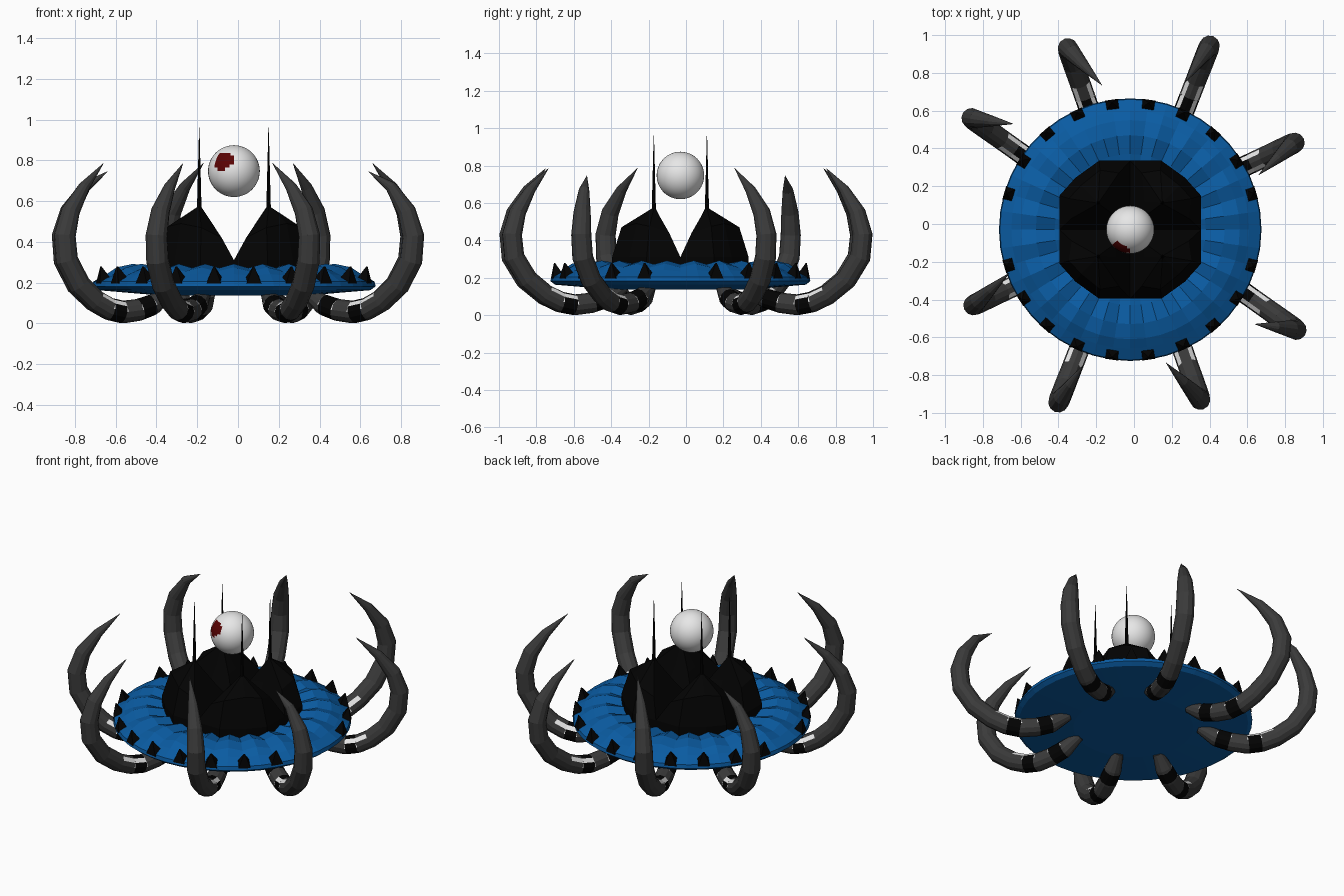
import bpy, bmesh, math
from mathutils import Vector

if "Cube" in bpy.data.objects:
    bpy.data.objects.remove(bpy.data.objects["Cube"])

CX, CY = -0.02, -0.03          # centre of disc, mound and ball


def material(name, rgb):
    m = bpy.data.materials.new(name)
    m.diffuse_color = (*rgb, 1)
    m.use_nodes = True
    m.node_tree.nodes["Principled BSDF"].inputs["Base Color"].default_value = m.diffuse_color
    return m


BLUE = material("blue", (0.003, 0.105, 0.36))
GREY = material("dark grey", (0.043, 0.043, 0.043))
BLACK = material("black", (0.0008, 0.0008, 0.0008))
WHITE = material("white", (0.8, 0.8, 0.8))
RED = material("dark red", (0.10, 0.001, 0.001))


def finish(bm, name, mats):
    bmesh.ops.recalc_face_normals(bm, faces=bm.faces[:])
    me = bpy.data.meshes.new(name)
    bm.to_mesh(me)
    bm.free()
    ob = bpy.data.objects.new(name, me)
    bpy.context.collection.objects.link(ob)
    for m in mats:
        me.materials.append(m)
    return ob


def skin(bm, rings):
    """Bridge rings of equal size and cap both ends; return faces by segment."""
    vs = [[bm.verts.new(p) for p in r] for r in rings]
    n = len(vs[0])
    segs = []
    for a, b in zip(vs, vs[1:]):
        segs.append([bm.faces.new((a[i], a[(i + 1) % n], b[(i + 1) % n], b[i]))
                     for i in range(n)])
    bm.faces.new(vs[0])
    bm.faces.new(vs[-1])
    return segs


# Ridged disc: (radius, height, ridge depth)
def disc():
    prof = [(0.35, 0.136, 0), (0.67, 0.163, 0), (0.695, 0.182, 0), (0.69, 0.205, 0),
            (0.63, 0.238, 0.004), (0.58, 0.265, 0.010), (0.50, 0.282, 0.010),
            (0.40, 0.265, 0.012), (0.30, 0.25, 0.0)]
    n = 44
    rings = []
    for r, z, d in prof:
        rings.append([(CX + r * math.cos(math.tau * i / n), CY + r * math.sin(math.tau * i / n),
                       z + (d if i % 2 else -d)) for i in range(n)])
    bm = bmesh.new()
    skin(bm, rings)
    finish(bm, "ridged_disc", [BLUE])


# Small thorns along the rim
def rim_thorns():
    bm = bmesh.new()
    for i in range(5):
        a = math.radians(8.2 + 16.36 * i)
        for sx in (-1, 1):
            for sy in (-1, 1):
                u = Vector((sx * math.sin(a), sy * math.cos(a), 0))
                t = Vector((-u.y, u.x, 0)) * 0.036
                c = Vector((CX, CY, 0)) + u * 0.665
                base = [c + t - u * 0.025, c - t - u * 0.025, c - t + u * 0.03, c + t + u * 0.03]
                zs = (0.22, 0.22, 0.195, 0.195)
                low = [p + Vector((0, 0, z)) for p, z in zip(base, zs)]
                tip = [c + (p - c) * 0.08 + u * 0.015 + Vector((0, 0, 0.28)) for p in base]
                skin(bm, [low, tip])
    finish(bm, "rim_thorns", [BLACK])


# Four peaked lumps forming the mound, each with a needle
def mound():
    outline = [(0, 0), (0.18, 0), (0.375, 0), (0.375, 0.18), (0.29, 0.275),
               (0.165, 0.365), (0, 0.365), (0, 0.17)]
    mid = [(0.075, 0.07, 0.43), (0.17, 0.075, 0.45), (0.31, 0.06, 0.44), (0.325, 0.165, 0.475),
           (0.26, 0.235, 0.49), (0.16, 0.315, 0.47), (0.06, 0.30, 0.42), (0.075, 0.145, 0.44)]
    for sx, fx in ((-1, "left"), (1, "right")):
        for sy, fy in ((-1, "front"), (1, "back")):
            def place(x, y, z):
                return (CX + sx * x, CY + sy * y, z)

            def ring(r, z):
                angs = [math.pi * (1.25 + k / 4) for k in range(8)]
                return [place(0.17 + r * math.cos(a), 0.142 + r * math.sin(a), z) for a in angs]
            bm = bmesh.new()
            skin(bm, [[place(x, y, 0.23) for x, y in outline],
                      [place(x, y, 0.31) for x, y in outline],
                      [place(*p) for p in mid], ring(0.011, 0.57), ring(0.001, 0.96)])
            finish(bm, f"{fy}_{fx}_mound_peak", [BLACK])


# Ball with a red patch on its front left
def ball():
    bm = bmesh.new()
    bmesh.ops.create_uvsphere(bm, u_segments=36, v_segments=24, radius=0.127)
    spot = Vector((-0.052, -0.10, 0.052)).normalized()
    for f in bm.faces:
        f.smooth = True
        if f.calc_center_median().normalized().angle(spot) < 0.40:
            f.material_index = 1
    bmesh.ops.translate(bm, verts=bm.verts[:], vec=(CX, CY, 0.747))
    finish(bm, "ball", [WHITE, RED])


# Curved tentacle: runs out under the disc, then up and hooks inward
LOWER = [(0, .15, .03), (.15, .093, .051), (.16, .09, .052), (.28, .068, .054), (.29, .066, .054),
         (.43, .056, .055), (.442, .056, .055), (.56, .07, .055), (.572, .072, .055),
         (.70, .11, .055), (.86, .19, .056), (.98, .31, .056), (1, .43, .054)]
UPPER = [(.15, .55, .046), (.5, .67, .028), (1, 1, .001)]
BANDS, RINGS, STREAKS = (2, 6), (1, 3, 5, 7), (2, 4, 6, 8)   # segment numbers


def tentacle(name, start, outer, tip, tip_z):
    s, o, t = Vector(start), Vector(outer), Vector(tip)
    path = [(*s.lerp(o, f), z, r) for f, z, r in LOWER]
    path += [(*o.lerp(t, f), tip_z if f == 1 else z, r) for f, z, r in UPPER]
    pts = [Vector(p[:3]) for p in path]
    d = (o - s).normalized()
    side0 = Vector((d.y, -d.x, 0))
    n, rings = 12, []
    for i, p in enumerate(pts):
        tan = (pts[min(i + 1, len(pts) - 1)] - pts[max(i - 1, 0)]).normalized()
        side = (side0 - tan * side0.dot(tan)).normalized()
        up = side.cross(tan)
        rings.append([p + (side * math.cos(math.tau * k / n) + up * math.sin(math.tau * k / n))
                      * path[i][3] for k in range(n)])
    bm = bmesh.new()
    segs = skin(bm, rings)
    bmesh.ops.recalc_face_normals(bm, faces=bm.faces[:])
    for k in BANDS:                       # black bands
        for f in segs[k]:
            f.material_index = 1
    for k in RINGS:                       # thin white edges of the bands
        for f in segs[k]:
            f.normal_update()
            if f.normal.z > -0.1:
                f.material_index = 2
    for k in STREAKS[2:]:                 # white streaks along the upper flanks
        for f in segs[k]:
            f.normal_update()
            if 0.55 < f.normal.z < 0.82:
                f.material_index = 2
    finish(bm, name, [GREY, BLACK, WHITE])


ARMS = [("back_inner", (.16, .33), (.40, .944), (.27, .75), .785),
        ("side_back", (.34, .19), (.85, .43), (.66, .26), .785),
        ("side_front", (.34, -.19), (.86, -.56), (.64, -.53), .745),
        ("front_inner", (.14, -.33), (.35, -.93), (.17, -.735), .785)]

disc()
rim_thorns()
mound()
ball()
for nm, a, b, c, z in ARMS:
    for k, label in ((1, "first"), (-1, "opposite")):
        tentacle(f"{nm}_tentacle_{label}", [k * v for v in a], [k * v for v in b],
                 [k * v for v in c], z)
